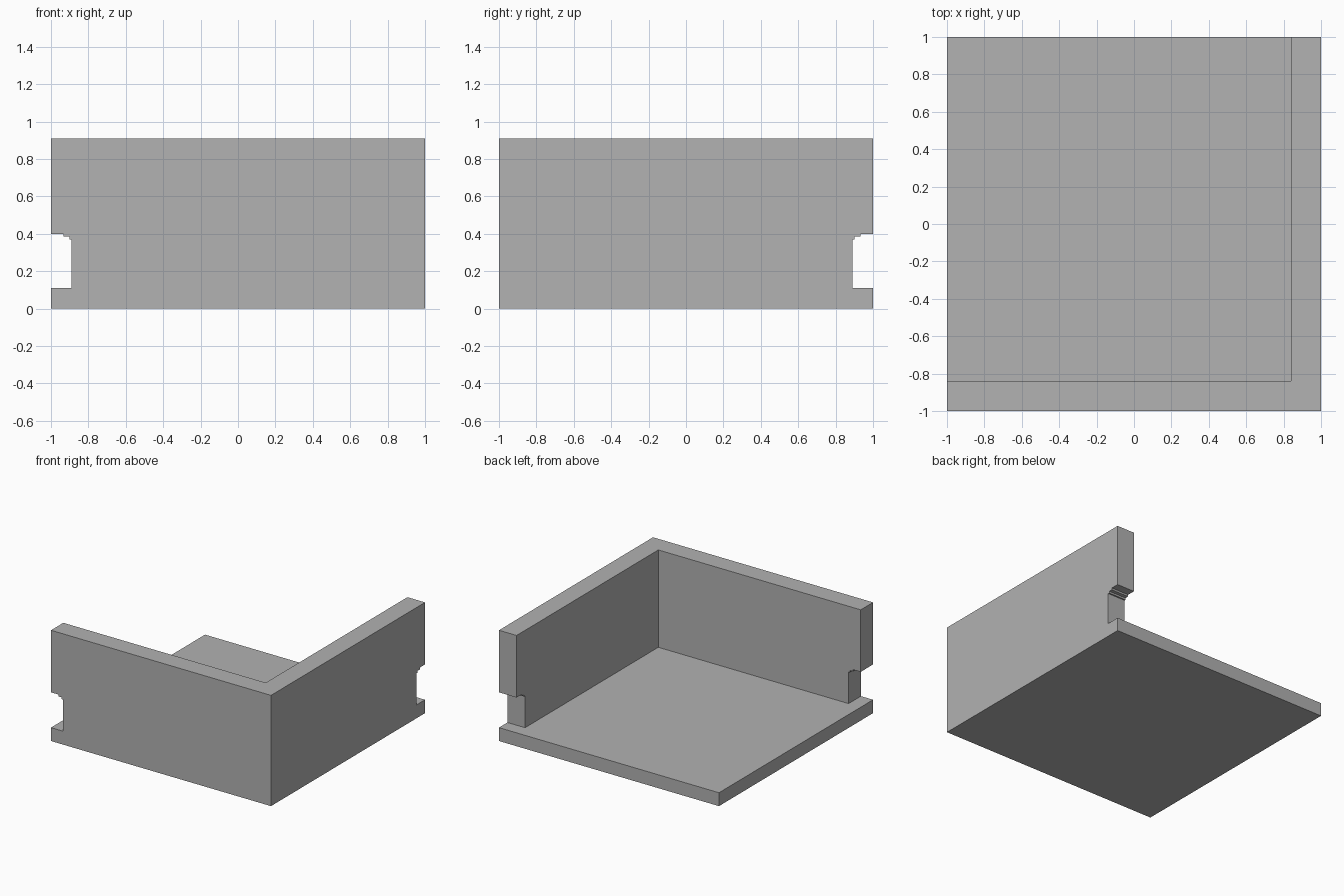
import bpy
import bmesh

if "Cube" in bpy.data.objects:
    bpy.data.objects.remove(bpy.data.objects["Cube"], do_unlink=True)

HEIGHT, FLOOR, INNER = 0.91, 0.11, 0.84

grey = bpy.data.materials.new("plain grey")
grey.use_nodes = True
colour = (0.445, 0.445, 0.445, 1)
grey.diffuse_color = colour
grey.node_tree.nodes["Principled BSDF"].inputs["Base Color"].default_value = colour


def prism(name, outline, depth, place):
    """Extrude a flat outline over a depth range; place maps (u, depth, w) to xyz."""
    bm = bmesh.new()
    ends = [[bm.verts.new(place(u, d, w)) for u, w in outline] for d in depth]
    bm.faces.new(ends[0])
    bm.faces.new(ends[1])
    n = len(outline)
    for i in range(n):
        j = (i + 1) % n
        bm.faces.new((ends[0][i], ends[0][j], ends[1][j], ends[1][i]))
    bmesh.ops.recalc_face_normals(bm, faces=bm.faces)
    mesh = bpy.data.meshes.new(name)
    bm.to_mesh(mesh)
    bm.free()
    mesh.materials.append(grey)
    obj = bpy.data.objects.new(name, mesh)
    bpy.context.collection.objects.link(obj)
    return obj


def rectangle(x0, x1, z0, z1):
    return [(x0, z0), (x1, z0), (x1, z1), (x0, z1)]


def along_front(u, d, w):
    return (u, d, w)


def along_side(u, d, w):
    return (-d, -u, w)


# Solid block that becomes the floor and two corner walls
tray = prism("corner_tray", rectangle(-1, 1, 0, HEIGHT), (-1, 1), along_front)

# Open interior, running out past the two free sides
interior = prism("interior_cutter", rectangle(-1.2, INNER, FLOOR, 1.2),
                 (-INNER, 1.2), along_front)

# Stepped notch at the free end of each wall
notch = [(-1.2, FLOOR), (-0.89, FLOOR), (-0.89, 0.37), (-0.902, 0.37),
         (-0.902, 0.385), (-0.932, 0.385), (-0.932, 0.4), (-1.2, 0.4)]
front_notch = prism("front_notch_cutter", notch, (-1.2, -0.7), along_front)
side_notch = prism("side_notch_cutter", notch, (-1.2, -0.7), along_side)

bpy.context.view_layer.objects.active = tray
for cutter in (interior, front_notch, side_notch):
    cutter.hide_render = True
    cut = tray.modifiers.new(cutter.name, "BOOLEAN")
    cut.operation = "DIFFERENCE"
    cut.solver = "EXACT"
    cut.object = cutter
    bpy.ops.object.modifier_apply(modifier=cut.name)
    bpy.data.objects.remove(cutter, do_unlink=True)

# Merge leftover coplanar faces
bm = bmesh.new()
bm.from_mesh(tray.data)
bmesh.ops.remove_doubles(bm, verts=bm.verts, dist=0.0001)
bmesh.ops.dissolve_limit(bm, angle_limit=0.01, verts=bm.verts, edges=bm.edges)
bm.to_mesh(tray.data)
bm.free()
